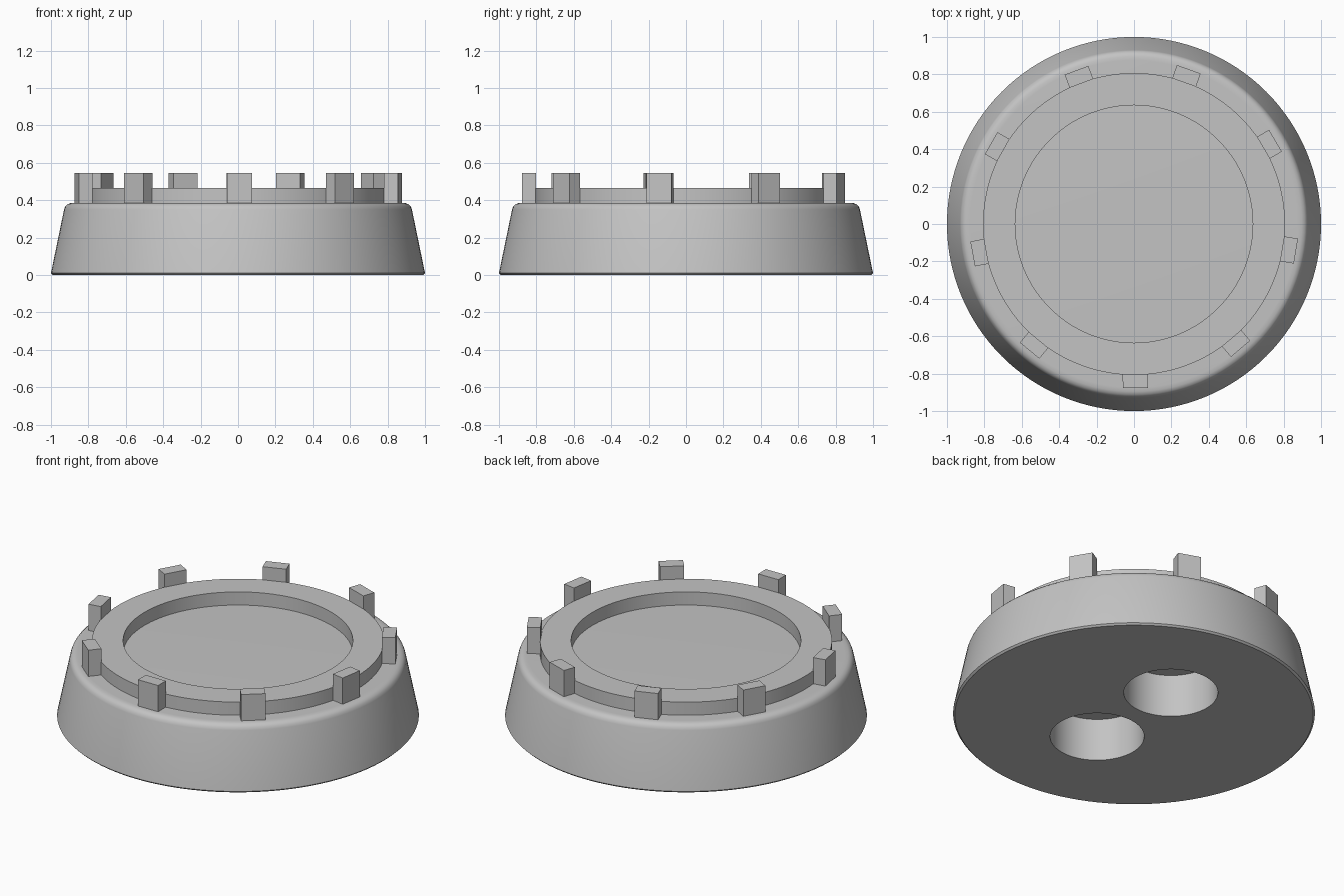
import bpy, bmesh, math
from mathutils import Matrix

cube = bpy.data.objects.get("Cube")
if cube:
    bpy.data.objects.remove(cube, do_unlink=True)

grey = bpy.data.materials.new("plain_grey")
grey.use_nodes = True
colour = (0.55, 0.55, 0.55, 1)
grey.diffuse_color = colour
grey.node_tree.nodes["Principled BSDF"].inputs["Base Color"].default_value = colour

SEGMENTS = 128
DECK = 0.385  # height of the flat top of the base


def add_object(name, bm):
    bmesh.ops.recalc_face_normals(bm, faces=bm.faces)
    mesh = bpy.data.meshes.new(name)
    bm.to_mesh(mesh)
    bm.free()
    mesh.materials.append(grey)
    obj = bpy.data.objects.new(name, mesh)
    bpy.context.collection.objects.link(obj)
    return obj


def lathe(name, profile, closed=False):
    """Revolve (radius, height) points; open profiles get flat caps."""
    bm = bmesh.new()
    rings = []
    for r, z in profile:
        angles = [math.tau * i / SEGMENTS for i in range(SEGMENTS)]
        rings.append([bm.verts.new((r * math.cos(a), r * math.sin(a), z)) for a in angles])
    pairs = list(zip(rings, rings[1:]))
    if closed:
        pairs.append((rings[-1], rings[0]))
    else:
        bm.faces.new(rings[0])
        bm.faces.new(rings[-1])
    for low, high in pairs:
        for i in range(SEGMENTS):
            j = (i + 1) % SEGMENTS
            bm.faces.new((low[i], low[j], high[j], high[i]))
    return add_object(name, bm)


def smooth(obj):
    bpy.ops.object.select_all(action="DESELECT")
    obj.select_set(True)
    bpy.context.view_layer.objects.active = obj
    bpy.ops.object.shade_smooth_by_angle(angle=math.radians(30))


# Tapered base with a rounded shoulder
base = lathe("base", [(0.99, 0), (1.0, 0.01), (0.93, 0.35), (0.924, 0.366),
                      (0.912, 0.378), (0.896, 0.384), (0.875, DECK)])

# Two blind round holes in the underside
for side in (-1, 1):
    cutter = lathe("hole_cutter", [(0.26, -0.1), (0.26, 0.26)])
    cutter.location.y = side * 0.317
    cutter.hide_render = True
    cut = base.modifiers.new("hole", "BOOLEAN")
    cut.operation = "DIFFERENCE"
    cut.solver = "EXACT"
    cut.object = cutter
    bpy.context.view_layer.update()
    bpy.context.view_layer.objects.active = base
    bpy.ops.object.modifier_apply(modifier=cut.name)
    bpy.data.objects.remove(cutter, do_unlink=True)
smooth(base)

# Raised ring around the shallow recess
ring = lathe("raised_ring", [(0.635, DECK), (0.807, DECK), (0.807, 0.465), (0.635, 0.465)], closed=True)
smooth(ring)

# Nine upright pegs around the ring
PEGS = 9
for i in range(PEGS):
    bm = bmesh.new()
    bmesh.ops.create_cube(bm, size=1)
    turn = Matrix.Rotation(math.radians(-89.5) + math.tau * i / PEGS, 4, "Z")
    place = Matrix.Translation((0.84, 0, (DECK + 0.545) / 2))
    size = Matrix.Diagonal((0.075, 0.135, 0.545 - DECK, 1))
    bm.transform(turn @ place @ size)
    add_object(f"peg_{i + 1}", bm)
